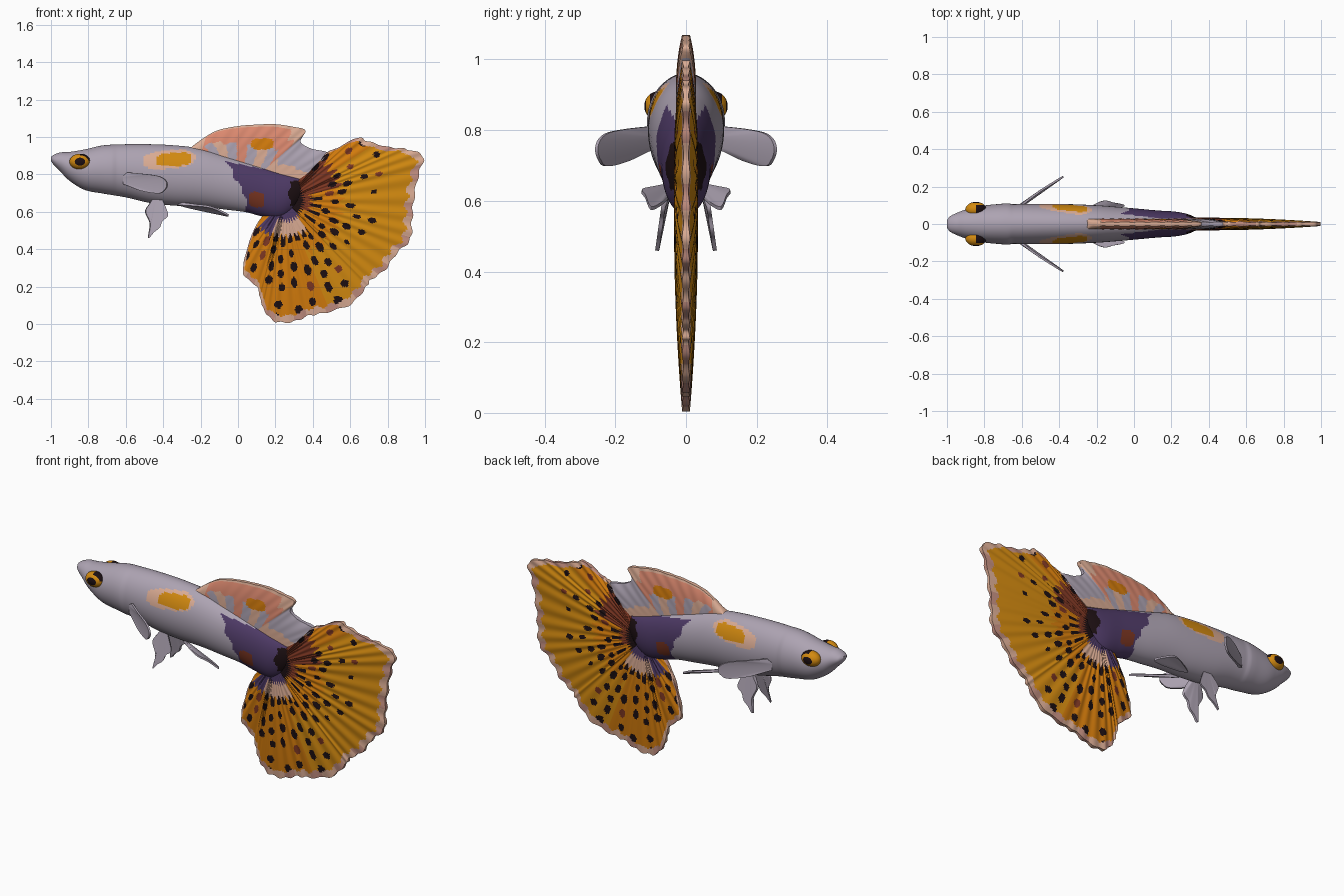
import bpy, bmesh, math, random
from mathutils import Vector, Matrix

if "Cube" in bpy.data.objects:
    bpy.data.objects.remove(bpy.data.objects["Cube"])

random.seed(11)
V = Vector

# ---------- colours ----------
PALETTE = [("pale_lilac", "ADA3B2"), ("deep_purple", "4E3A66"), ("orange", "D47C0C"),
           ("amber", "D38A10"), ("black_brown", "1C0F12"), ("maroon", "7C3622"),
           ("salmon", "DD8A70"), ("peach", "DBAC94"), ("dusty_rose", "C28E80")]
LILAC, PURPLE, ORANGE, AMBER, BLACK, MAROON, SALMON, PEACH, ROSE = range(9)


def linear(h):
    c = [int(h[i:i + 2], 16) / 255 for i in (0, 2, 4)]
    return [x / 12.92 if x < 0.04 else ((x + 0.055) / 1.055) ** 2.4 for x in c] + [1]


mats = []
for mat_name, code in PALETTE:
    m = bpy.data.materials.new(mat_name)
    m.diffuse_color = linear(code)
    m.use_nodes = True
    m.node_tree.nodes["Principled BSDF"].inputs["Base Color"].default_value = m.diffuse_color
    mats.append(m)


# ---------- helpers ----------
def finish(bm, name, angle=50):
    bmesh.ops.recalc_face_normals(bm, faces=bm.faces)
    me = bpy.data.meshes.new(name)
    bm.to_mesh(me)
    bm.free()
    ob = bpy.data.objects.new(name, me)
    bpy.context.collection.objects.link(ob)
    for m in mats:
        me.materials.append(m)
    bpy.ops.object.select_all(action='DESELECT')
    ob.select_set(True)
    bpy.context.view_layer.objects.active = ob
    bpy.ops.object.shade_smooth_by_angle(angle=math.radians(angle))
    return ob


def curve(pts, t):
    """Smooth curve through points, t from 0 to 1."""
    n = len(pts) - 1
    f = min(max(t, 0), 1) * n
    i = min(int(f), n - 1)
    f -= i
    a, b, c, d = (V(pts[min(max(k, 0), n)]) for k in (i - 1, i, i + 1, i + 2))
    return b + 0.5 * f * (c - a + f * (2 * a - 5 * b + 4 * c - d + f * (3 * (b - c) + d - a)))


def fin(name, base, edge, normal, thick, rule, nu, nv):
    """Solid fin ruled from a base curve to an edge curve; base/edge are functions of u."""
    bm = bmesh.new()
    normal = V(normal).normalized()
    mid = [[base(i / nu).lerp(edge(i / nu), j / nv) for j in range(nv + 1)] for i in range(nu + 1)]
    g = [[[bm.verts.new(mid[i][j] + normal * s * thick(i / nu, j / nv)) for j in range(nv + 1)]
          for i in range(nu + 1)] for s in (-1, 1)]
    col = [[rule((mid[i][j] + mid[i + 1][j + 1]) / 2, (i + .5) / nu, (j + .5) / nv)
            for j in range(nv)] for i in range(nu)]

    def quad(vs, c):
        bm.faces.new(vs).material_index = c
    for s in g:
        for i in range(nu):
            for j in range(nv):
                quad((s[i][j], s[i + 1][j], s[i + 1][j + 1], s[i][j + 1]), col[i][j])
    for j, cj in ((0, 0), (nv, nv - 1)):
        for i in range(nu):
            quad((g[0][i][j], g[0][i + 1][j], g[1][i + 1][j], g[1][i][j]), col[i][cj])
    for i, ci in ((0, 0), (nu, nu - 1)):
        for j in range(nv):
            quad((g[0][i][j], g[0][i][j + 1], g[1][i][j + 1], g[1][i][j]), col[ci][j])
    return finish(bm, name)


def inside(co, cx, cz, rx, rz, p=2):
    return abs((co.x - cx) / rx) ** p + abs((co.z - cz) / rz) ** p < 1


# ---------- body: x, top, bottom, half width ----------
ST = [(-1, .893, .872, .018), (-.985, .904, .85, .04), (-.95, .917, .815, .058), (-.9, .92, .765, .077),
      (-.82, .933, .717, .095), (-.72, .955, .697, .102), (-.6, .961, .677, .107), (-.47, .961, .647, .108),
      (-.34, .955, .633, .106), (-.2, .938, .627, .1), (-.07, .9, .612, .09), (.04, .868, .598, .08),
      (.13, .842, .575, .072), (.22, .815, .562, .066), (.29, .797, .6, .052), (.35, .78, .67, .025)]


def body_color(co):
    x, z = co.x, co.z
    wob = .008 * math.sin(z * 70)
    if x > .275 + wob and .63 < z < .765:
        return BLACK
    if inside(co, .1, .665, .042, .042, 3):
        return MAROON
    left = -.064 + (.87 - z) * .55 if z > .665 else .045
    if x > left + wob and z < .868 - .2 * (x + .06):
        return PURPLE
    if inside(co, -.34, .88 + .05 * (x + .34), .095, .036, 3):
        return AMBER
    if inside(co, -.37, .882 + .08 * (x + .34), .14, .05, 2.5):
        return PEACH
    return LILAC


bm = bmesh.new()
NA, NX = 80, 165
rings = []
for k in range(NX + 1):
    x, top, bot, w = curve([V(s) for s in ST], k / NX)
    # gill cover swells slightly, then steps in
    w += .006 * max(0, min((x + .85) / .15, (-.65 - x) / .02, 1))
    rings.append([bm.verts.new((x, w * math.cos(a), (top + bot) / 2 + (top - bot) / 2 * math.sin(a)))
                  for a in (2 * math.pi * q / NA for q in range(NA))])
for r0, r1 in zip(rings, rings[1:]):
    for q in range(NA):
        bm.faces.new((r0[q], r0[(q + 1) % NA], r1[(q + 1) % NA], r1[q]))
bm.faces.new(rings[0])
bm.faces.new(rings[-1])
for f in bm.faces:
    f.material_index = body_color(f.calc_center_median())
finish(bm, "body")

# ---------- eyes: low domes with a dark pupil and a dark upper rim ----------
for side, label in ((-1, "right"), (1, "left")):
    bm = bmesh.new()
    bmesh.ops.create_uvsphere(bm, u_segments=40, v_segments=30, radius=1)
    bm.transform(Matrix.Rotation(math.pi / 2, 4, 'X'))
    for f in bm.faces:
        c = f.calc_center_median()
        pupil = math.hypot(c.x, c.z) < .5
        rim = math.hypot(c.x, c.z) > .78 and c.x > 0 and c.z > .1
        f.material_index = BLACK if pupil or rim else AMBER
    bm.transform(Matrix.Translation((-.845, side * .078, .868)) @ Matrix.Diagonal((.056, .04, .042, 1)))
    finish(bm, "eye_" + label)

# ---------- tail fan ----------
C = V((.25, 0, .66))
TAIL = [(.36, .82), (.48, .92), (.53, .94), (.636, .995), (.70, .975), (.81, .945), (.90, .935),
        (.99, .896), (.965, .80), (.94, .666), (.93, .55), (.92, .45), (.85, .38), (.786, .29),
        (.71, .235), (.68, .19), (.6, .104), (.465, .06), (.38, .045), (.294, .012), (.2, .013),
        (.144, .067), (.12, .13), (.10, .20), (.03, .265), (.04, .37), (.09, .515), (.15, .60)]
TAIL = [V((x, 0, z)) for x, z in TAIL]


def tail_edge(u):
    return C + (curve(TAIL, u) - C) * (1 + .007 * math.sin(u * 2 * math.pi * 34))


# staggered spots along the fin rays: angle, radius, half length, half width, colour
spots = []
for k, deg in enumerate(range(47, -136, -10)):
    r = .235 + .04 * (k % 2)
    while r < .7:
        sparse = -45 < deg < 28 and r > .38
        if random.random() < (.4 if sparse else .95):
            size = .75 if sparse else 1
            spots.append((math.radians(deg + random.uniform(-2, 2)), r + random.uniform(-.01, .01),
                          size * random.uniform(.02, .03), size * random.uniform(.75, 1.15) * (.009 + .022 * r),
                          MAROON if random.random() < (.35 if sparse else .12) else BLACK))
        r += .08


def tail_color(co, u, v):
    d = co - C
    r, a = d.length, math.atan2(d.z, d.x)
    deg = math.degrees(a)
    ray = .012 * math.sin(a * 50)
    if v > .94 + ray:
        return PEACH if math.sin(a * 23) > -.3 else ROSE
    if -135 < deg < -45 and r < .11 + ray:
        return PURPLE
    if r < .1 + ray:
        return BLACK
    if -135 < deg < -112 and r < .2 + ray:
        return PURPLE
    if -112 <= deg < -52 and r < .225:
        return PEACH if r < .19 + ray else BLACK if math.sin(a * 34) > -.4 else ORANGE
    for sa, sr, hl, hw, c in spots:
        if abs(r - sr) < hl and ((r - sr) / hl) ** 2 + ((a - sa) * r / hw) ** 2 < 1:
            return c
    if deg > 14 and r < .3 + 2 * ray or deg > -25 and r < .14 + ray:
        return MAROON
    if -40 < deg <= 14 and .13 < r < .2 and math.sin(a * 28) > .2:
        return BLACK
    return AMBER if -68 < deg < 32 and r > .3 + 2 * ray else ORANGE


fin("tail_fin", lambda u: C.lerp(curve(TAIL, u), .06), tail_edge, (0, 1, 0),
    lambda u, v: .009 + .024 * (1 - v ** 2.2) + .002 * math.sin(u * 2 * math.pi * 34) * min(1, 3 * v),
    tail_color, 378, 70)

# ---------- dorsal fin ----------
DORSAL = [V((x, 0, z)) for x, z in
          [(-.25, .945), (-.19, .99), (-.11, 1.035), (0, 1.058), (.1, 1.066), (.2, 1.068), (.29, 1.055),
           (.36, 1.035), (.335, .975), (.39, .938), (.48, .915), (.45, .86)]]


def dorsal_color(co, u, v):
    streak = .04 * math.sin(u * 40) + .03 * math.sin(u * 91)
    if inside(co, .13, .962, .06, .03, 3):
        return ORANGE
    if u > .68:
        return LILAC if v > .3 + streak else PEACH
    if v > .94 or u < .12 or co.x > .285 + streak * .3:
        return PEACH
    if v > .5 + streak:
        return SALMON
    return (PEACH, LILAC, SALMON, LILAC)[int(u * 14 + v * 3) % 4]


fin("dorsal_fin", lambda u: V((-.27 + .6 * u, 0, .925 - .15 * u)), lambda u: curve(DORSAL, u), (0, 1, 0),
    lambda u, v: .01 + .018 * (1 - v ** 3) + .0015 * math.sin(u * 2 * math.pi * 14) * v, dorsal_color, 120, 32)

# ---------- paired fins ----------
PECTORAL = [(-.59, .81), (-.51, .803), (-.43, .792), (-.39, .772), (-.378, .745), (-.39, .718), (-.425, .698),
            (-.52, .713), (-.6, .745)]
PELVIC = [(-.475, .64), (-.495, .60), (-.47, .535), (-.48, .46), (-.45, .49), (-.42, .515), (-.405, .55),
          (-.375, .58), (-.395, .64)]
REAR = [(-.3, .05, .64), (-.22, .1, .635), (-.16, .125, .628), (-.11, .115, .612), (-.05, .1, .58),
        (-.1, .075, .588), (-.18, .055, .605), (-.27, .035, .625)]


def plain(co, u, v):
    return LILAC


for s, label in ((-1, "right"), (1, "left")):
    pect = [V((x, s * (.1 + .152 * (max(0, x + .6) / .22) ** .85), z)) for x, z in PECTORAL]
    fin("pectoral_fin_" + label, lambda u: V((-.61, s * .095, .79 - .045 * u)),
        lambda u: curve(pect, u), (-.58, s * .8, 0), lambda u, v: .005 + .005 * (1 - v), plain, 48, 12)
    pelv = [V((x, s * (.055 + .14 * (.65 - z)), z)) for x, z in PELVIC]
    fin("pelvic_fin_" + label, lambda u: V((-.46 + .05 * u, s * .045, .665)),
        lambda u: curve(pelv, u), (.35 * s, 1, .15 * s), lambda u, v: .006 + .006 * (1 - v), plain, 48, 12)
    rear = [V((x, s * y, z)) for x, y, z in REAR]
    fin("rear_belly_fin_" + label, lambda u: V((-.32 + .01 * u, s * .035, .645 - .005 * u)),
        lambda u: curve(rear, u), (.2, -.1 * s, 1), lambda u, v: .005 + .004 * (1 - v), plain, 40, 12)
